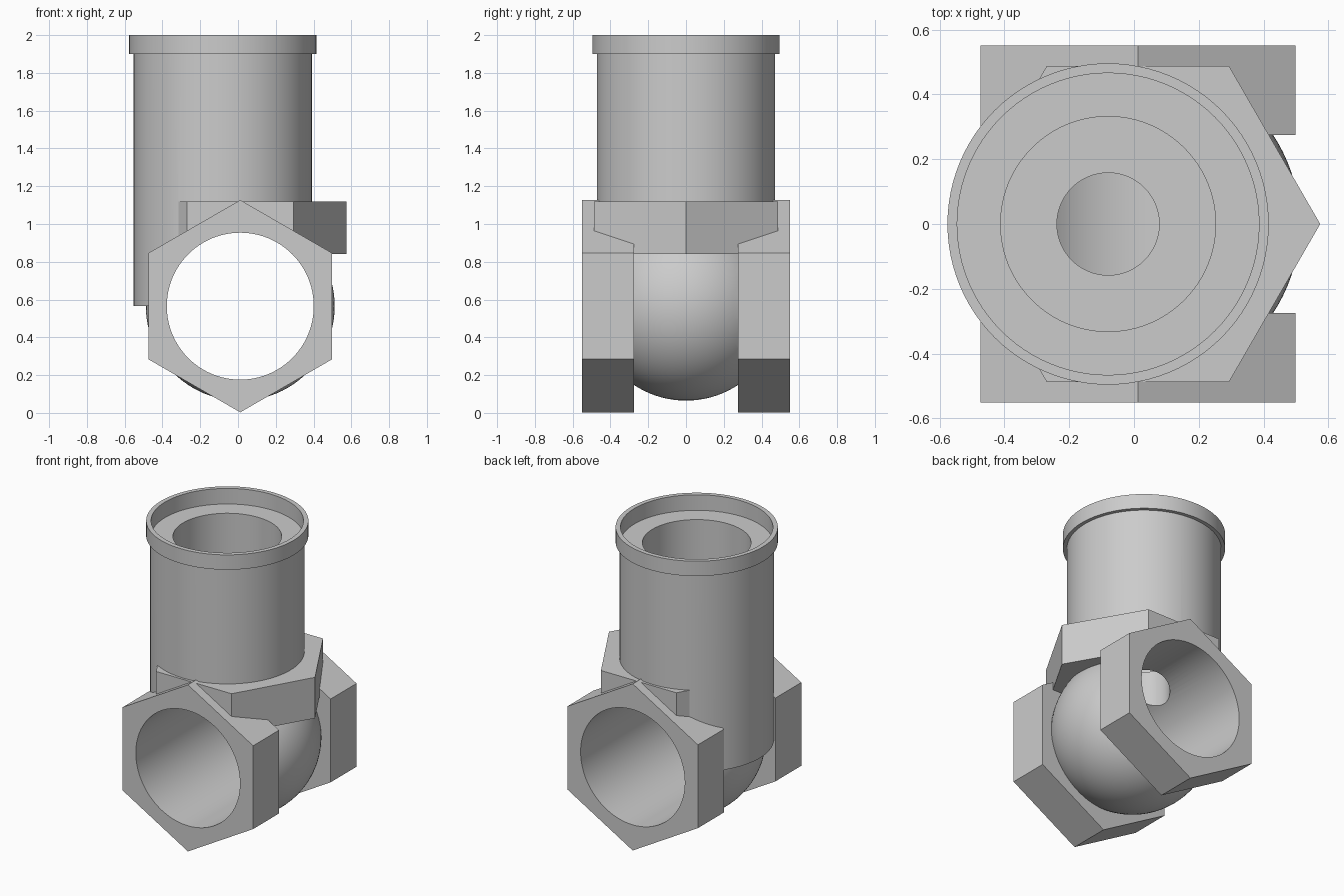
import bpy
import math

cube = bpy.data.objects.get("Cube")
if cube:
    bpy.data.objects.remove(cube, do_unlink=True)

CX, CZ = 0.012, 0.565    # centre of the ball
TX = -0.08               # axis of the offset tower

grey = bpy.data.materials.new("plain grey")
grey.use_nodes = True
grey.diffuse_color = (0.6, 0.6, 0.6, 1)
grey.node_tree.nodes["Principled BSDF"].inputs["Base Color"].default_value = (0.6, 0.6, 0.6, 1)


def finish(name):
    ob = bpy.context.object
    ob.name = name
    ob.data.materials.append(grey)
    bpy.ops.object.transform_apply(location=True, rotation=True, scale=True)
    return ob


def prism(name, sides, radius, length, loc, rot=(0, 0, 0)):
    bpy.ops.mesh.primitive_cylinder_add(vertices=sides, radius=radius, depth=length,
                                        location=loc, rotation=rot)
    return finish(name)


def upright(name, sides, radius, z0, z1, x, turn=0):
    return prism(name, sides, radius, z1 - z0, (x, 0, (z0 + z1) / 2), (0, 0, turn))


def combine(target, other, operation):
    mod = target.modifiers.new(operation.title(), "BOOLEAN")
    mod.operation = operation
    mod.solver = "EXACT"
    mod.object = other
    bpy.context.view_layer.objects.active = target
    bpy.ops.object.modifier_apply(modifier=mod.name)
    bpy.data.objects.remove(other, do_unlink=True)


# Ball in the middle of the fitting
bpy.ops.mesh.primitive_uv_sphere_add(segments=96, ring_count=48, radius=0.5,
                                     location=(CX, 0, CZ))
body = finish("pipe_fitting_body")

# Hexagonal ends on the front and back, corner upward
ends = [prism(name, 6, 0.562, 0.276, (CX, side * 0.413, CZ), (math.pi / 2, 0, 0))
        for name, side in (("front_hex", -1), ("back_hex", 1))]

# Flat hexagon around the tower base, corner to the side
collar = upright("top_hex", 6, 0.563, 0.842, 1.118, CX, math.pi / 2)

# Tower with a wider rim
tower = upright("tower", 96, 0.472, 0.567, 1.95, TX)
rim = upright("tower_rim", 96, 0.496, 1.9, 2.0, TX)

for part in ends + [collar, tower, rim]:
    combine(body, part, "UNION")

# Through bore, rim recess, socket and small connecting hole
cutters = [
    prism("through_bore", 96, 0.389, 1.4, (CX, 0, CZ), (math.pi / 2, 0, 0)),
    upright("rim_recess", 96, 0.466, 1.895, 2.2, TX),
    upright("socket", 96, 0.332, 1.12, 2.1, TX),
    upright("connecting_hole", 64, 0.158, 0.6, 1.5, TX),
]
for cutter in cutters:
    combine(body, cutter, "DIFFERENCE")

# Crisp edges with smooth round walls
bpy.ops.object.select_all(action="DESELECT")
body.select_set(True)
bpy.context.view_layer.objects.active = body
bpy.ops.object.shade_smooth_by_angle(angle=math.radians(25))
